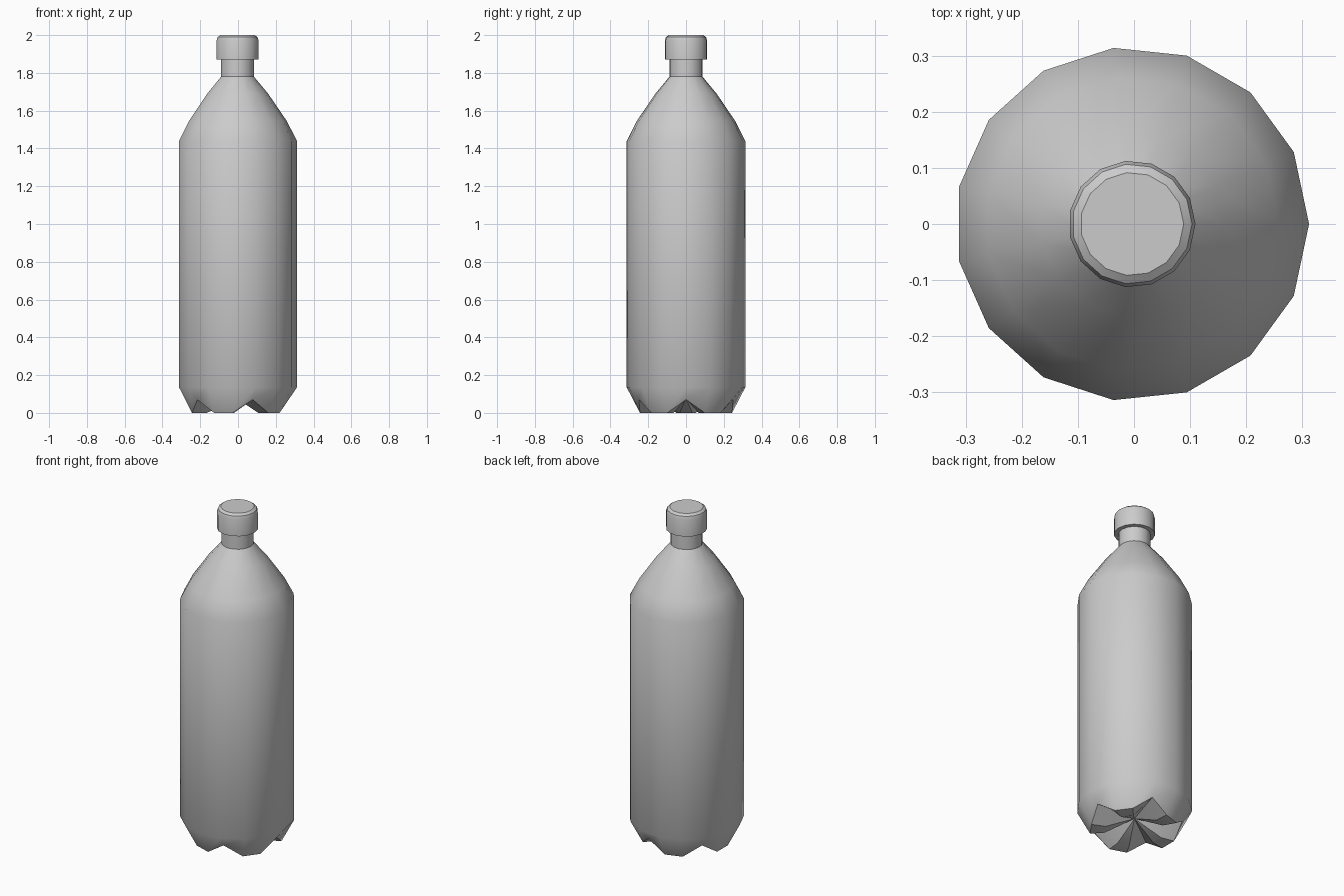
import bpy, bmesh, math

if "Cube" in bpy.data.objects:
    bpy.data.objects.remove(bpy.data.objects["Cube"])

SIDES = 15
CX = -0.0035  # slight offset so the odd-sided ring is centred


def ring(bm, r, z):
    """One ring; r and z may be numbers or functions of the vertex index."""
    vs = []
    for i in range(SIDES):
        a = 2 * math.pi * i / SIDES
        ri = r(i) if callable(r) else r
        zi = z(i) if callable(z) else z
        vs.append(bm.verts.new((CX + ri * math.cos(a), ri * math.sin(a), zi)))
    return vs


def bridge(bm, a, b):
    for i in range(SIDES):
        j = (i + 1) % SIDES
        bm.faces.new((a[i], a[j], b[j], b[i]))


def finish(bm, name):
    bmesh.ops.recalc_face_normals(bm, faces=bm.faces[:])
    me = bpy.data.meshes.new(name)
    bm.to_mesh(me)
    bm.free()
    ob = bpy.data.objects.new(name, me)
    bpy.context.collection.objects.link(ob)
    bpy.ops.object.select_all(action='DESELECT')
    ob.select_set(True)
    bpy.context.view_layer.objects.active = ob
    bpy.ops.object.shade_smooth_by_angle(angle=math.radians(33))


def valley(i):
    return i % 3 == 0


# bottle: five-footed base, straight body, shoulder and neck
bm = bmesh.new()
centre = bm.verts.new((CX, 0, 0.075))
rings = [
    ring(bm, 0.165, lambda i: 0.073 if valley(i) else 0),
    ring(bm, lambda i: 0.262 if valley(i) else 0.245,
         lambda i: 0.07 if valley(i) else 0),
]
for r, z in [(0.3155, 0.135), (0.3155, 1.44), (0.262, 1.545),
             (0.163, 1.69), (0.088, 1.78), (0.088, 1.87)]:
    rings.append(ring(bm, r, z))
for a, b in zip(rings, rings[1:]):
    bridge(bm, a, b)
for i in range(SIDES):
    bm.faces.new((centre, rings[0][(i + 1) % SIDES], rings[0][i]))
finish(bm, "bottle")

# screw cap with rounded top rim, open only where the neck enters
bm = bmesh.new()
rings = [ring(bm, r, z) for r, z in [(0.088, 1.87), (0.113, 1.87), (0.113, 1.97),
                                     (0.107, 1.989), (0.092, 2.0)]]
for a, b in zip(rings, rings[1:]):
    bridge(bm, a, b)
bm.faces.new(rings[-1])
finish(bm, "cap")
